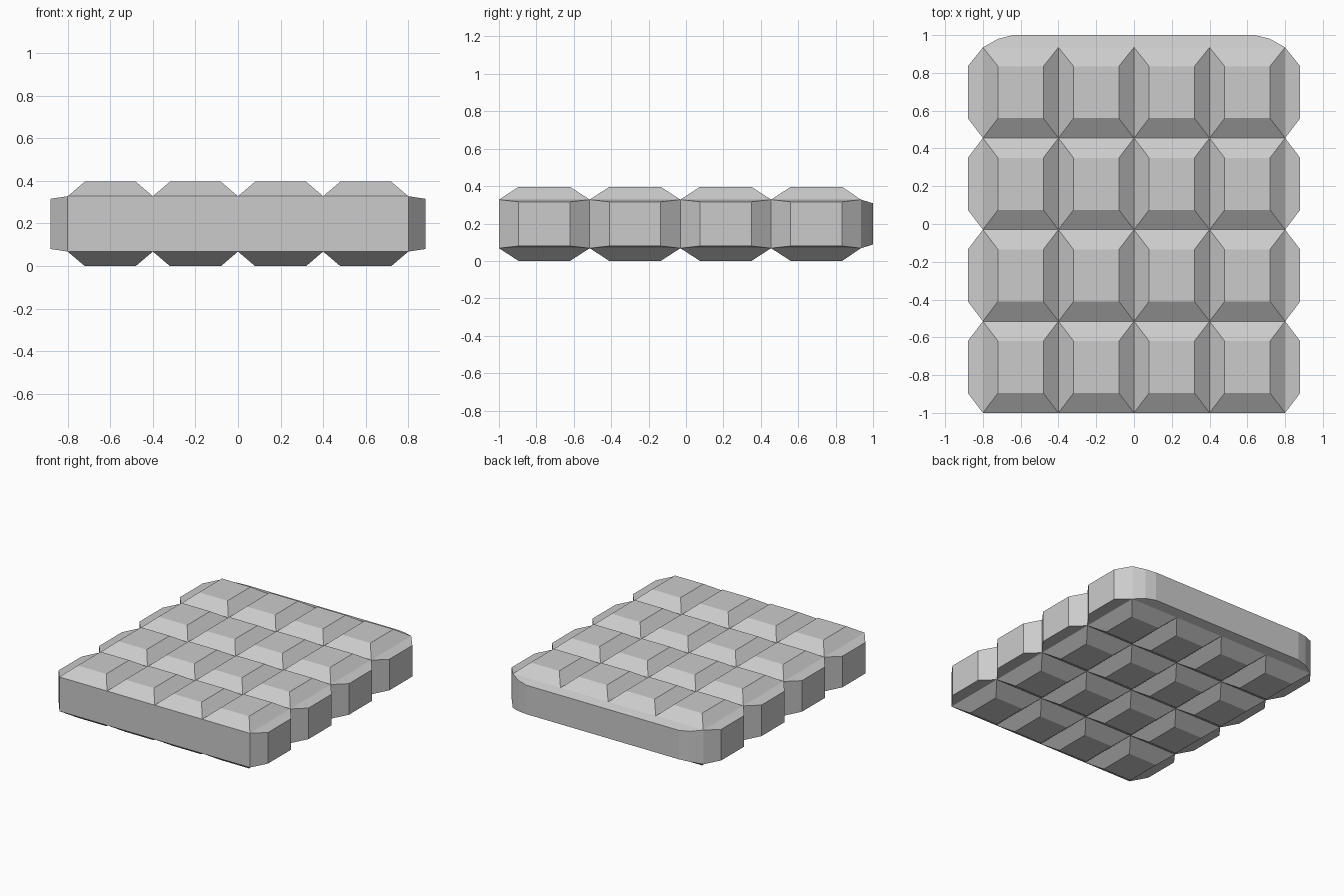
import bpy
import bmesh

cube = bpy.data.objects.get("Cube")
if cube:
    bpy.data.objects.remove(cube, do_unlink=True)

# Grid lines between the pillows, insets and half heights
XS = [-0.8, -0.4, 0, 0.4, 0.8]
YS = [-1, -0.515, -0.03, 0.455, 0.935]
IN_X, IN_Y = 0.08, 0.105
PLATE, VALLEY, SIDE, BACK = 0.198, 0.13, 0.118, 0.11

bm = bmesh.new()


def face(*points):
    return bm.faces.new([bm.verts.new(p) for p in points])


# Raised pillows: a flat plate with four sloping sides
for x0, x1 in zip(XS, XS[1:]):
    for y0, y1 in zip(YS, YS[1:]):
        end = IN_Y if y1 < YS[-1] else 0.1
        low = [(x0, y0, VALLEY), (x1, y0, VALLEY), (x1, y1, VALLEY), (x0, y1, VALLEY)]
        high = [(x0 + IN_X, y0 + IN_Y, PLATE), (x1 - IN_X, y0 + IN_Y, PLATE),
                (x1 - IN_X, y1 - end, PLATE), (x0 + IN_X, y1 - end, PLATE)]
        face(*high)
        for i in range(4):
            j = (i + 1) % 4
            face(low[i], low[j], high[j], high[i])

# Bulging side ledges, one per row, on both sides
for s in (-1, 1):
    for y0, y1 in zip(YS, YS[1:]):
        end = IN_Y if y1 < YS[-1] else 0.1
        face((s * 0.8, y0, VALLEY), (s * 0.88, y0 + IN_Y, SIDE),
             (s * 0.88, y1 - end, SIDE), (s * 0.8, y1, VALLEY))

# Rounded strip along the back
yb = YS[-1]
rim = [(-0.72, 0.98, 0.116), (-0.64, 1, BACK), (-0.4, 1, BACK), (0, 1, BACK),
       (0.4, 1, BACK), (0.64, 1, BACK), (0.72, 0.98, 0.116)]
a, b, c, d, e = [(x, yb, VALLEY) for x in XS]
face(a, b, rim[2], rim[1], rim[0])
face(b, c, rim[3], rim[2])
face(c, d, rim[4], rim[3])
face(d, e, rim[6], rim[5], rim[4])
bmesh.ops.remove_doubles(bm, verts=bm.verts, dist=0.001)

# Mirrored underside, joined by upright walls
top = bm.faces[:]
walls = bmesh.ops.extrude_edge_only(bm, edges=[k for k in bm.edges if k.is_boundary])
for v in walls["geom"]:
    if isinstance(v, bmesh.types.BMVert):
        v.co.z *= -1
under = bmesh.ops.duplicate(bm, geom=top)
for v in under["geom"]:
    if isinstance(v, bmesh.types.BMVert):
        v.co.z *= -1
bmesh.ops.remove_doubles(bm, verts=bm.verts, dist=0.001)
bmesh.ops.recalc_face_normals(bm, faces=bm.faces)
bmesh.ops.translate(bm, verts=bm.verts, vec=(0, 0, PLATE))

mesh = bpy.data.meshes.new("pillow_slab")
bm.to_mesh(mesh)
bm.free()
slab = bpy.data.objects.new("pillow_slab", mesh)
bpy.context.collection.objects.link(slab)

# Single plain grey
grey = bpy.data.materials.new("light_grey")
grey.use_nodes = True
colour = (0.6, 0.6, 0.6, 1)
grey.diffuse_color = colour
grey.node_tree.nodes["Principled BSDF"].inputs["Base Color"].default_value = colour
mesh.materials.append(grey)
